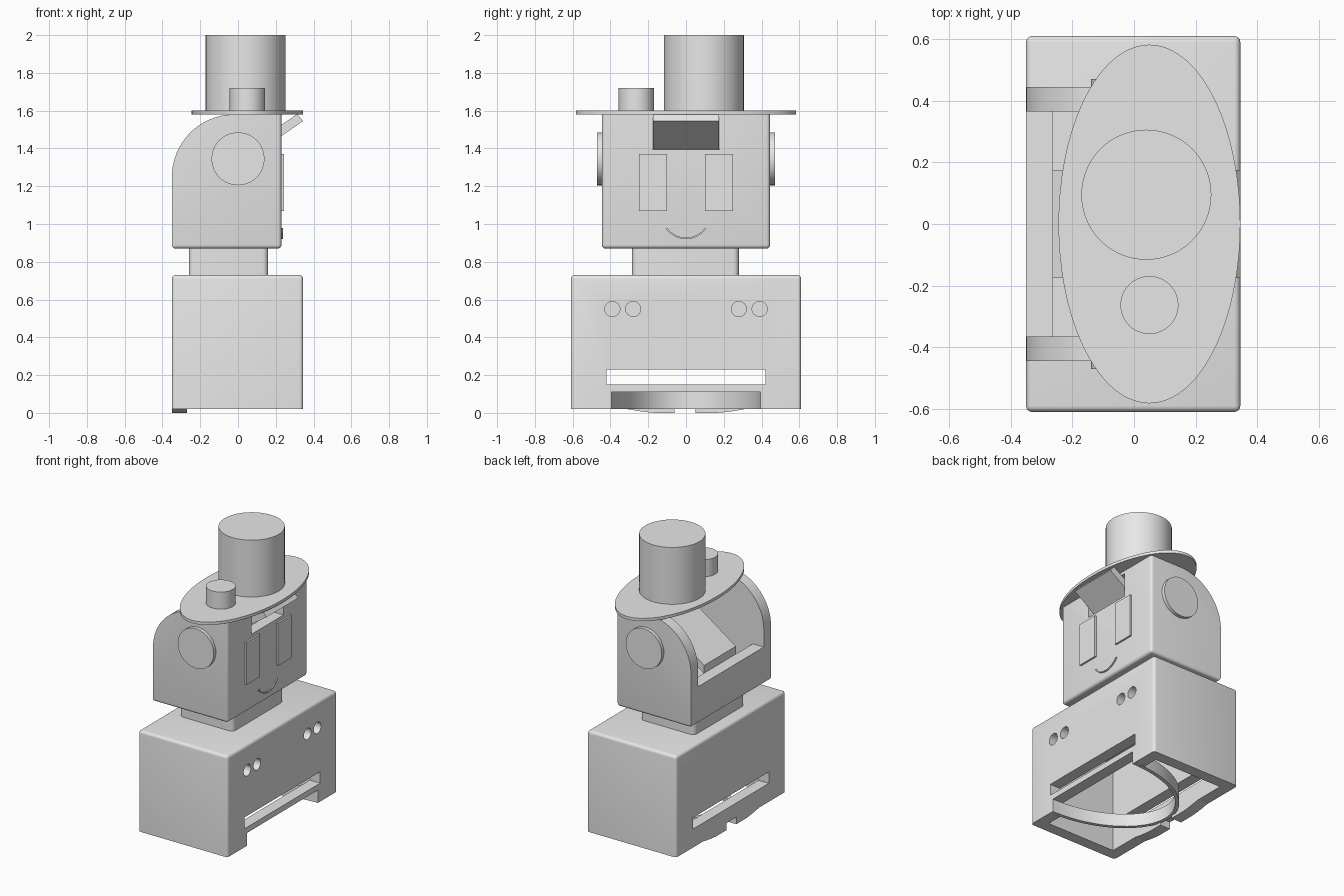
import bpy, bmesh, math
from mathutils import Vector

if "Cube" in bpy.data.objects:
    bpy.data.objects.remove(bpy.data.objects["Cube"], do_unlink=True)

grey = bpy.data.materials.new("plain_grey")
grey.use_nodes = True
grey.diffuse_color = (0.8, 0.8, 0.8, 1)
grey.node_tree.nodes["Principled BSDF"].inputs["Base Color"].default_value = (0.8, 0.8, 0.8, 1)


def prism(name, axis, pts, lo, hi, bevel=0.0, rule=None):
    """Extrude a flat outline along an axis; bevel the edges picked by rule."""
    place = {"x": lambda u, v, w: Vector((w, u, v)),
             "y": lambda u, v, w: Vector((u, w, v)),
             "z": lambda u, v, w: Vector((u, v, w))}[axis]
    bm = bmesh.new()
    base = bm.faces.new([bm.verts.new(place(u, v, lo)) for u, v in pts])
    ext = bmesh.ops.extrude_face_region(bm, geom=[base])
    moved = [g for g in ext["geom"] if isinstance(g, bmesh.types.BMVert)]
    bmesh.ops.translate(bm, verts=moved, vec=place(0, 0, hi - lo))
    bmesh.ops.recalc_face_normals(bm, faces=bm.faces)
    if bevel:
        edges = [e for e in bm.edges if rule(e.verts[0].co, e.verts[1].co)]
        bmesh.ops.bevel(bm, geom=edges, offset=bevel, segments=4, profile=0.5, affect="EDGES")
    mesh = bpy.data.meshes.new(name)
    bm.to_mesh(mesh)
    bm.free()
    mesh.materials.append(grey)
    obj = bpy.data.objects.new(name, mesh)
    bpy.context.collection.objects.link(obj)
    return obj


def rect(u0, u1, v0, v1):
    return [(u0, v0), (u1, v0), (u1, v1), (u0, v1)]


def arc(cu, cv, ru, rv, a0, a1, n):
    angles = [math.radians(a0 + (a1 - a0) * i / n) for i in range(n + 1)]
    return [(cu + ru * math.cos(a), cv + rv * math.sin(a)) for a in angles]


def disc(cu, cv, ru, rv=None, n=64):
    return arc(cu, cv, ru, rv or ru, 0, 360, n)[:-1]


def cut(obj, cutters):
    """Carve each cutter out of the object, then remove it."""
    bpy.context.view_layer.objects.active = obj
    for c in cutters:
        c.hide_render = True
        mod = obj.modifiers.new("cut", "BOOLEAN")
        mod.operation, mod.solver, mod.object = "DIFFERENCE", "EXACT", c
        bpy.ops.object.modifier_apply(modifier=mod.name)
        bpy.data.objects.remove(c, do_unlink=True)


# Body: hollow box, open below, with slots and round holes
body = prism("body", "z", rect(-0.35, 0.345, -0.61, 0.61), 0.02, 0.73, 0.02,
             lambda a, b: a.z > 0.5 or b.z > 0.5)
cuts = [prism("cavity", "z", rect(-0.27, 0.265, -0.53, 0.53), -0.1, 0.65),
        prism("long_slot", "x", rect(-0.42, 0.42, 0.15, 0.23), -0.5, 0.5),
        prism("mouth_opening", "x", rect(-0.42, 0.42, -0.1, 0.11), 0.2, 0.5),
        prism("back_notch", "x", rect(-0.06, 0.05, -0.1, 0.05), -0.5, -0.2)]
for y in (-0.39, -0.28, 0.28, 0.39):
    cuts.append(prism("round_hole", "x", disc(y, 0.55, 0.04, n=32), 0.2, 0.5))
cut(body, cuts)

# Curved guide strip inside the base
prism("guide_strip", "z",
      arc(0.345, 0, 0.63, 0.42, 90, 270, 40) + arc(0.345, 0, 0.605, 0.395, 270, 90, 40),
      0.02, 0.11)

# Feet under the back wall
for side, inner in ((1, 0.05), (-1, 0.06)):
    outline = [(inner, 0.02), (inner, 0), (0.16, 0), (0.21, 0.004), (0.26, 0.011), (0.31, 0.02)]
    prism("left_foot" if side > 0 else "right_foot", "x",
          [(side * y, z) for y, z in outline], -0.35, -0.27)

# Neck
prism("neck", "z", rect(-0.26, 0.16, -0.285, 0.28), 0.72, 0.885, 0.03,
      lambda a, b: abs(a.z - b.z) > 0.1)

# Head: rounded at the upper back, hollow and open behind
profile = [(-0.35, 0.87), (0.23, 0.87), (0.23, 1.58)] + arc(-0.02, 1.25, 0.33, 0.33, 90, 180, 24)
head = prism("head", "y", profile, -0.445, 0.445, 0.02,
             lambda a, b: max(a.z, b.z) < 0.9 or min(a.x, b.x) > 0.2 and abs(a.z - b.z) > 0.1)
cut(head, [prism("head_cavity", "z", rect(-0.265, 0.15, -0.365, 0.365), 0.95, 1.8),
           prism("back_opening", "z", rect(-0.6, 0, -0.365, 0.365), 1.13, 1.8),
           prism("chute_slot", "x", rect(-0.178, 0.178, 1.395, 1.56), 0.1, 0.4)])

# Sloping chute that comes out of the face
prism("chute", "y", [(-0.265, 1.125), (0.345, 1.545), (0.313, 1.582), (-0.265, 1.185)],
      -0.176, 0.176)

# Ears, eyes and smile
for side, label in ((1, "left"), (-1, "right")):
    lo, hi = sorted((side * 0.44, side * 0.47))
    prism(label + "_ear", "y", disc(0, 1.345, 0.14), lo, hi)
    y0, y1 = sorted((side * 0.1, side * 0.25))
    prism(label + "_eye", "x", rect(y0, y1, 1.07, 1.37), 0.225, 0.243)
prism("smile", "x",
      arc(0, 1.05, 0.13, 0.13, 215, 325, 20) + arc(0, 1.05, 0.122, 0.122, 325, 215, 20),
      0.225, 0.238)

# Oval brim with a tall crown and a small knob
prism("brim", "z", disc(0.05, 0, 0.295, 0.582, 96), 1.58, 1.6)
prism("crown", "z", disc(0.04, 0.095, 0.211), 1.6, 2.0)
prism("knob", "z", disc(0.05, -0.263, 0.094), 1.6, 1.72)

# Smooth the curves and keep the corners sharp
bpy.ops.object.select_all(action="DESELECT")
for obj in bpy.context.scene.objects:
    if obj.type == "MESH":
        obj.select_set(True)
        bpy.context.view_layer.objects.active = obj
bpy.ops.object.shade_smooth_by_angle(angle=math.radians(30))
